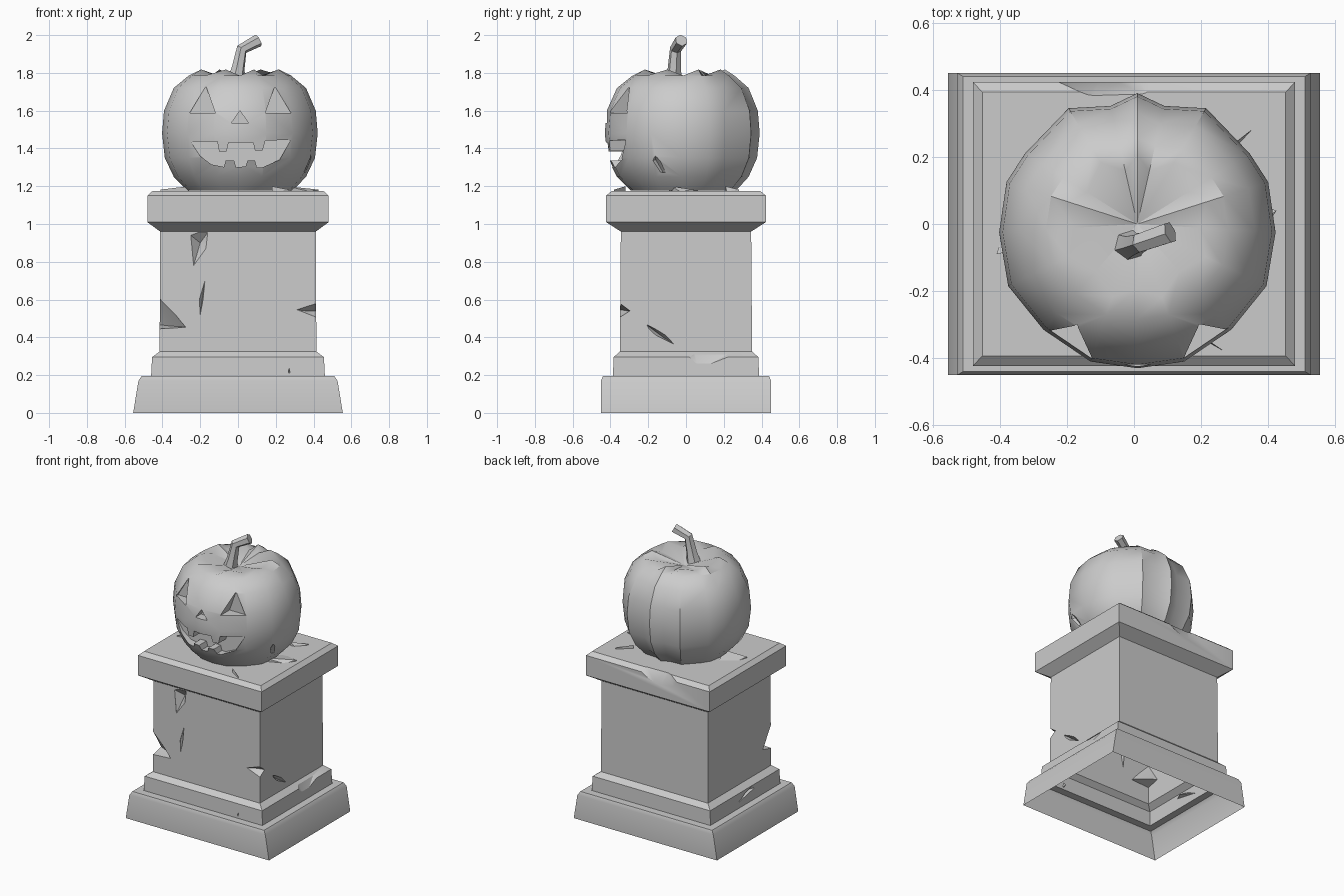
import bpy, bmesh, math
from mathutils import Vector

if "Cube" in bpy.data.objects:
    bpy.data.objects.remove(bpy.data.objects["Cube"])


def finish(name, bm, angle=30):
    bmesh.ops.recalc_face_normals(bm, faces=bm.faces[:])
    me = bpy.data.meshes.new(name)
    bm.to_mesh(me)
    bm.free()
    ob = bpy.data.objects.new(name, me)
    bpy.context.collection.objects.link(ob)
    smooth(ob, angle)
    return ob


def smooth(ob, angle=30):
    bpy.ops.object.select_all(action='DESELECT')
    bpy.context.view_layer.objects.active = ob
    ob.select_set(True)
    bpy.ops.object.shade_smooth_by_angle(angle=math.radians(angle))


def loft(name, rings, apex=None, angle=30):
    """Skin a stack of closed rings; cap the bottom, close the top flat or to an apex."""
    bm = bmesh.new()
    vr = [[bm.verts.new(p) for p in r] for r in rings]
    n = len(vr[0])
    for a, b in zip(vr, vr[1:]):
        for i in range(n):
            j = (i + 1) % n
            bm.faces.new((a[i], a[j], b[j], b[i]))
    bm.faces.new(vr[0][::-1])
    if apex:
        tip = bm.verts.new(apex)
        for i in range(n):
            bm.faces.new((vr[-1][i], vr[-1][(i + 1) % n], tip))
    else:
        bm.faces.new(vr[-1])
    return finish(name, bm, angle)


def add_hull(bm, pts):
    vs = [bm.verts.new(p) for p in pts]
    bmesh.ops.convex_hull(bm, input=vs)


def add_prism(bm, outline, y0, y1):
    a = [bm.verts.new((x, y0, z)) for x, z in outline]
    b = [bm.verts.new((x, y1, z)) for x, z in outline]
    bm.faces.new(a)
    bm.faces.new(b[::-1])
    for i in range(len(a)):
        j = (i + 1) % len(a)
        bm.faces.new((a[i], b[i], b[j], a[j]))


def cut(ob, bm):
    cutter = finish("cutter", bm)
    cutter.hide_render = True
    m = ob.modifiers.new("cut", 'BOOLEAN')
    m.operation, m.solver, m.object = 'DIFFERENCE', 'EXACT', cutter
    bpy.ops.object.select_all(action='DESELECT')
    bpy.context.view_layer.objects.active = ob
    ob.select_set(True)
    bpy.ops.object.modifier_apply(modifier=m.name)
    bpy.data.objects.remove(cutter)
    smooth(ob)


# Pedestal: stepped rectangular profile (half width x, half depth y, height)
profile = [(.555, .45, 0), (.527, .45, .17), (.51, .44, .195), (.46, .387, .195),
           (.455, .383, .295), (.415, .35, .325), (.412, .345, .96),
           (.48, .423, 1.01), (.48, .423, 1.15), (.452, .393, 1.175)]
rings = [[(sx * x, sy * y, z) for sx, sy in ((-1, -1), (1, -1), (1, 1), (-1, 1))]
         for x, y, z in profile]
pedestal = loft("pedestal", rings)

# Chips and cracks in the stone
chips = bmesh.new()


def front_chip(pts, deep):
    add_hull(chips, [(x, -.345, z) for x, z in pts] + [(x, -.38, z) for x, z in pts] + [deep])


front_chip([(-.25, .94), (-.21, .955), (-.16, .955), (-.17, .87), (-.235, .78)], (-.2, -.30, .90))
front_chip([(-.175, .70), (-.205, .60), (-.2, .52), (-.185, .6)], (-.19, -.325, .6))
add_hull(chips, [(-.44, -.37, .66), (-.27, -.37, .45), (-.44, -.37, .44),
                 (-.44, -.25, .47), (-.36, -.28, .46), (-.28, -.34, .455)])
add_hull(chips, [(.44, -.37, .60), (.285, -.37, .55), (.44, -.37, .49),
                 (.44, -.29, .54), (.36, -.31, .54)])
add_hull(chips, [(.44, -.22, .48), (.44, -.19, .42), (.44, -.02, .335),
                 (.40, -.2, .46), (.38, -.12, .40), (.44, -.10, .42)])
add_hull(chips, [(.48, -.05, .31), (.48, .30, .31), (.48, .06, .22),
                 (.43, .05, .31), (.43, .22, .31)])
add_hull(chips, [(-.48, .16, .21), (-.48, -.12, .31), (-.48, -.16, .27),
                 (-.43, -.05, .27), (-.48, .05, .27)])
add_hull(chips, [(-.33, .45, 1.19), (.15, .45, 1.19), (-.12, .375, 1.19), (.04, .38, 1.19),
                 (-.24, .45, 1.07), (.0, .45, 1.09), (-.1, .45, 1.05)])
add_hull(chips, [(.27, -.40, .26), (.28, -.40, .205), (.265, -.40, .205), (.27, -.365, .22)])
cut(pedestal, chips)

# The stone is a shell that is open underneath
bm = bmesh.new()
bm.from_mesh(pedestal.data)
bmesh.ops.delete(bm, geom=[f for f in bm.faces if all(v.co.z < .001 for v in f.verts)],
                 context='FACES_ONLY')
bm.to_mesh(pedestal.data)
bm.free()

# Pumpkin: faceted outline scaled along a height profile, with a pleated crown
half = [(0, -.43), (.14, -.41), (.28, -.315), (.385, -.185), (.412, -.025),
        (.39, .125), (.335, .21), (.205, .345), (.08, .352), (0, .39)]
outline = half + [(-x, y) for x, y in half[-2:0:-1]]
levels = [(1.177, .68), (1.25, .85), (1.35, .965), (1.48, 1), (1.60, .975),
          (1.72, .85), (1.785, .66)]
body = [[(x * s + .01, y * s, z) for x, y in outline] for z, s in levels]
crown = []
for i, (x, y) in enumerate(outline):
    s, z = (.53, 1.818) if i % 2 else (.45, 1.785)
    crown.append((x * s + .01, y * s, z))
pumpkin = loft("pumpkin", body + [crown], apex=(.01, 0, 1.745))

# Carved face
face = bmesh.new()
left_eye = [(-.255, 1.588), (-.12, 1.588), (-.17, 1.73)]
right_eye = [(.145, 1.588), (.28, 1.588), (.195, 1.73)]
nose = [(-.035, 1.535), (.055, 1.535), (.01, 1.60)]
mouth = [(-.25, 1.437), (-.11, 1.437), (-.10, 1.385), (-.06, 1.385), (-.05, 1.432),
         (.08, 1.432), (.09, 1.388), (.13, 1.388), (.145, 1.442), (.28, 1.445),
         (.22, 1.34), (.13, 1.30), (.10, 1.30), (.09, 1.335), (.05, 1.335), (.04, 1.305),
         (-.01, 1.30), (-.02, 1.335), (-.065, 1.335), (-.075, 1.302), (-.14, 1.315), (-.2, 1.36)]
for shape, back in ((left_eye, -.30), (right_eye, -.30), (nose, -.36), (mouth, -.32)):
    add_prism(face, shape, -.6, back)
# Dents low on the flanks
add_hull(face, [(.46, -.26, 1.31), (.46, -.17, 1.42), (.46, -.03, 1.29),
                (.36, -.16, 1.34), (.34, -.12, 1.27)])
cut(pumpkin, face)

# Stem: six-sided, bent to one side
path = [((-.015, -.065, 1.75), .048), ((0, -.062, 1.82), .036),
        ((.02, -.055, 1.925), .031), ((.108, -.025, 1.972), .034)]
stem_rings = []
for i, (p, r) in enumerate(path):
    a = Vector(path[max(i - 1, 0)][0])
    b = Vector(path[min(i + 1, len(path) - 1)][0])
    d = (b - a).normalized()
    u = d.cross(Vector((-.3, 1, 0))).normalized()
    v = d.cross(u)
    stem_rings.append([Vector(p) + r * (u * math.cos(k * math.pi / 3) + v * math.sin(k * math.pi / 3))
                       for k in range(6)])
loft("stem", stem_rings, angle=20)

# Stone shards lying around the pumpkin's foot
shards = bmesh.new()
for pts in ([(.26, -.08), (.425, .04), (.38, -.03), (.30, .08)],
            [(-.26, -.06), (-.41, -.09), (-.38, .0), (-.29, .06)],
            [(.26, .21), (.35, .28), (.29, .215)],
            [(.18, -.32), (.27, -.38), (.20, -.34)]):
    cx, cy = pts[0]
    add_hull(shards, [(x, y, 1.172) for x, y in pts] + [(x, y, 1.182) for x, y in pts[:2]] + [(cx, cy, 1.2)])
finish("shards", shards)
